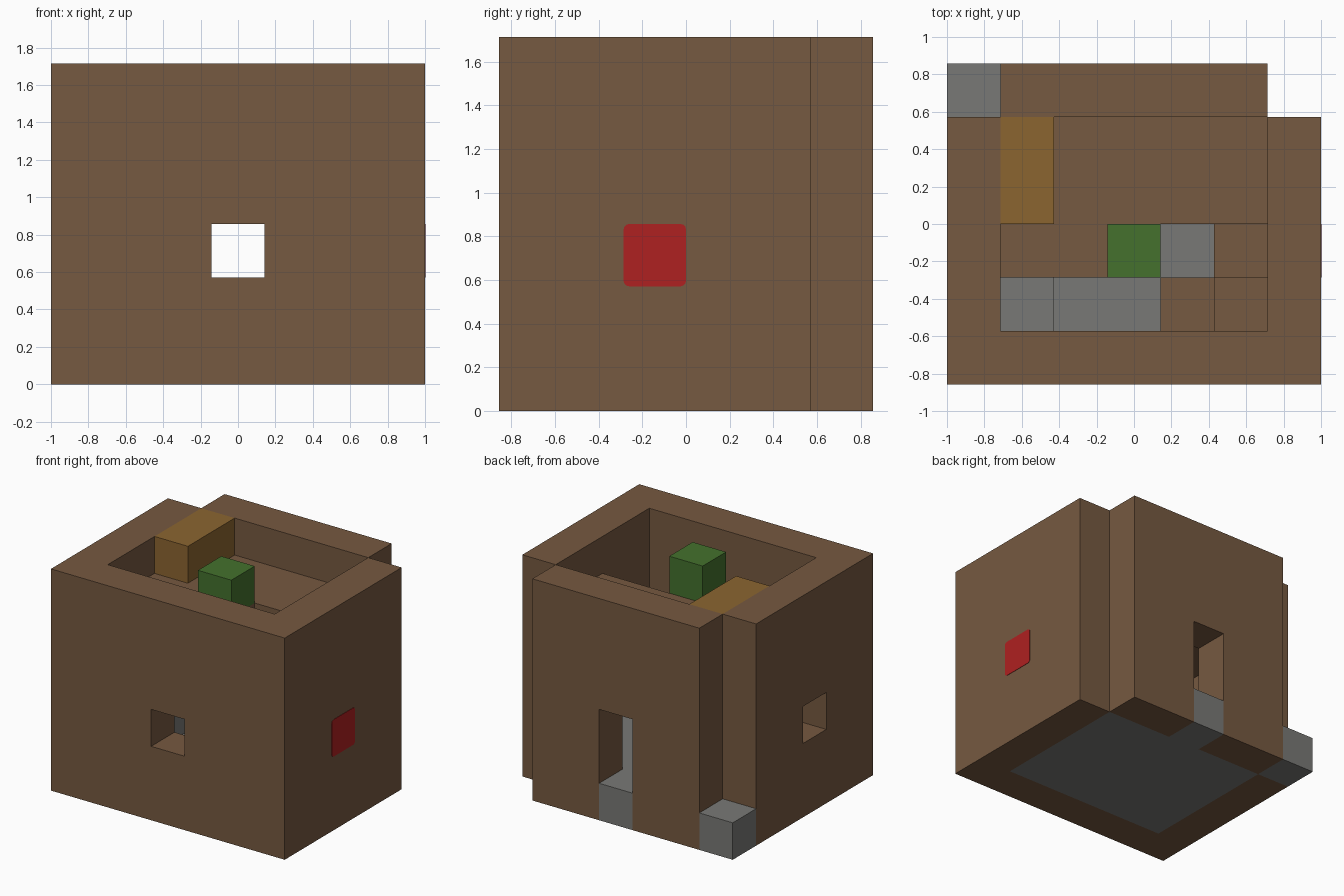
import bpy
from mathutils import Vector

if "Cube" in bpy.data.objects:
    bpy.data.objects.remove(bpy.data.objects["Cube"], do_unlink=True)

UNIT = 2 / 7                      # edge of one building block
ORIGIN = Vector((3.5, 3, 0))      # plan centre, in blocks


def material(name, rgb):
    mat = bpy.data.materials.new(name)
    mat.use_nodes = True
    mat.diffuse_color = (*rgb, 1)
    mat.node_tree.nodes["Principled BSDF"].inputs["Base Color"].default_value = (*rgb, 1)
    return mat


WOOD = material("brown_wood", (0.18, 0.10, 0.052))
STONE = material("grey_stone", (0.19, 0.19, 0.18))
CHEST = material("golden_wood", (0.26, 0.13, 0.030))
LEAF = material("leaf_green", (0.058, 0.165, 0.026))
RED = material("red", (0.43, 0.015, 0.015))


def box(name, low, high, mat):
    """Box between two corners given in blocks."""
    low, high = Vector(low), Vector(high)
    bpy.ops.mesh.primitive_cube_add(size=1)
    obj = bpy.context.object
    obj.name = name
    size = (high - low) * UNIT
    centre = ((low + high) / 2 - ORIGIN) * UNIT
    for v in obj.data.vertices:
        v.co = v.co * size + centre
    obj.data.materials.append(mat)
    return obj


def cut(obj, low, high):
    """Cut a box-shaped opening out of an object."""
    cutter = box("cutter", low, high, WOOD)
    cutter.hide_render = True
    mod = obj.modifiers.new("opening", "BOOLEAN")
    mod.operation = "DIFFERENCE"
    mod.solver = "EXACT"
    mod.object = cutter
    bpy.context.view_layer.objects.active = obj
    bpy.ops.object.modifier_apply(modifier=mod.name)
    bpy.data.objects.remove(cutter, do_unlink=True)


# Walls, with a front window, a side window and a back doorway
front_wall = box("front_wall", (0, 0, 0), (7, 1, 6), WOOD)
cut(front_wall, (3, -1, 2), (4, 2, 3))
right_wall = box("right_wall", (0, 1, 0), (1, 5, 6), WOOD)
cut(right_wall, (-1, 2, 2), (2, 3, 3))
box("left_wall", (6, 1, 0), (7, 5, 6), WOOD)
back_wall = box("back_wall", (1, 5, 0), (6, 6, 6), WOOD)
cut(back_wall, (3, 4, -1), (4, 7, 3))

# Stone floor, door sill and corner block
box("floor", (1, 1, 0), (6, 5, 1), STONE)
box("door_sill", (3, 5, 0), (4, 6, 1), STONE)
box("corner_block", (0, 5, 0), (1, 6, 1), STONE)

# Sunken roof with a ledge beside the stairwell
box("roof", (1, 3, 4), (6, 5, 5), WOOD)
box("roof_ledge", (1, 2, 4), (4, 3, 5), WOOD)

# Floating stair blocks climbing to the roof
for step, (x, y) in enumerate([(4, 1), (5, 1), (5, 2)], start=1):
    box(f"stair_{step}", (x, y, step), (x + 1, y + 1, step + 1), WOOD)

# Furnishings
box("stone_bench", (1, 1, 1), (2, 3, 2), STONE)
box("roof_chest", (1, 3, 5), (2, 5, 6), CHEST)
box("roof_plant", (3, 2, 5), (4, 3, 6), LEAF)

# Red panel with rounded corners on the left wall
panel = box("red_panel", (6.99, 2, 2), (7.01, 3, 3), RED)
bevel = panel.modifiers.new("round_corners", "BEVEL")
bevel.limit_method = "WEIGHT"
bevel.width = 0.025
bevel.segments = 3
weights = panel.data.attributes.new("bevel_weight_edge", "FLOAT", "EDGE")
for edge in panel.data.edges:
    a, b = (panel.data.vertices[i].co for i in edge.vertices)
    weights.data[edge.index].value = float(abs(a.x - b.x) > 0.001)
